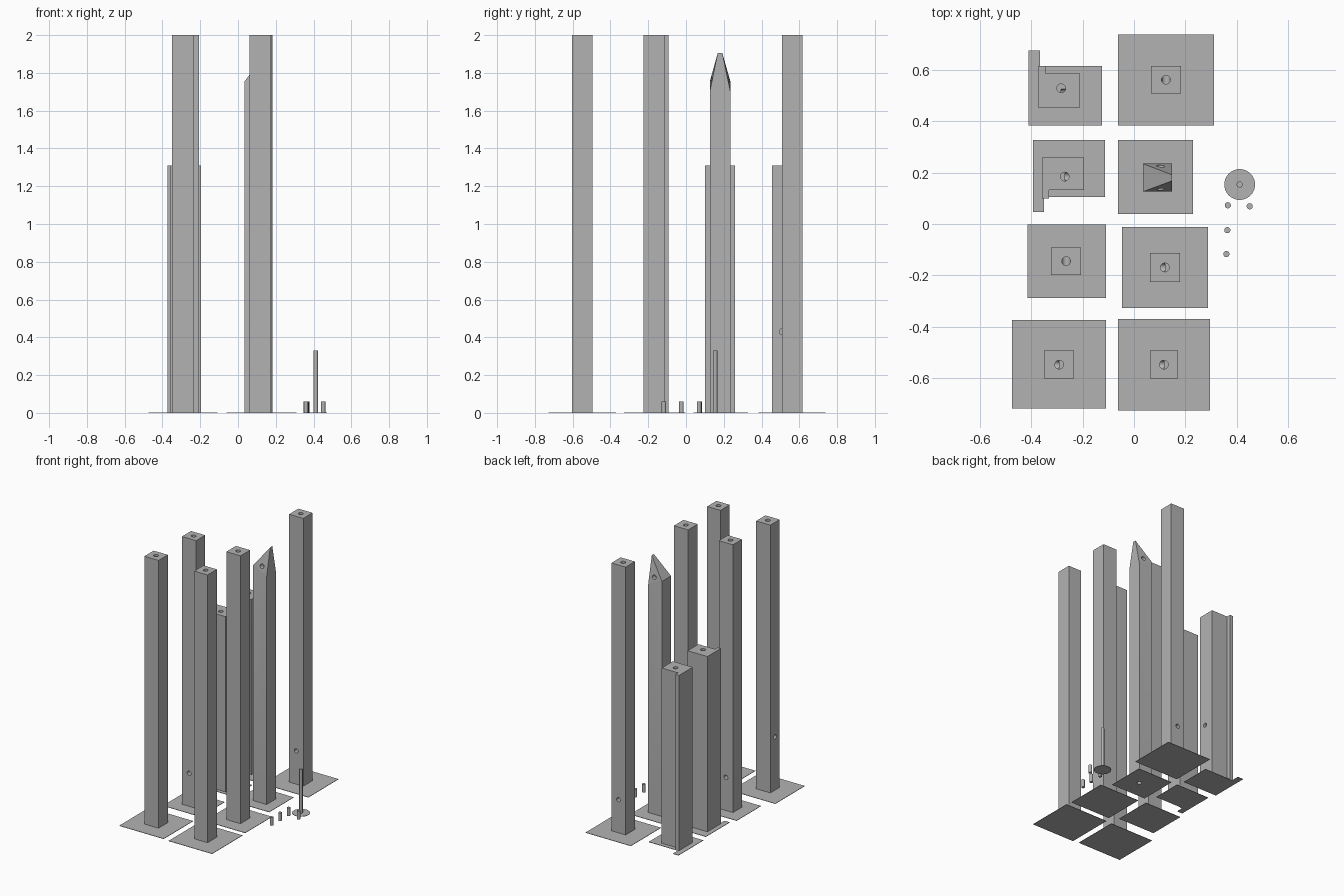
import bpy, bmesh, math
from mathutils import Vector

if "Cube" in bpy.data.objects:
    bpy.data.objects.remove(bpy.data.objects["Cube"])

grey = bpy.data.materials.new("light_grey")
grey.diffuse_color = (0.45, 0.45, 0.45, 1)
grey.use_nodes = True
grey.node_tree.nodes["Principled BSDF"].inputs["Base Color"].default_value = grey.diffuse_color
PLATE_T = 0.003


def finish(name, bm):
    bmesh.ops.recalc_face_normals(bm, faces=bm.faces)
    me = bpy.data.meshes.new(name)
    bm.to_mesh(me)
    bm.free()
    me.materials.append(grey)
    ob = bpy.data.objects.new(name, me)
    bpy.context.scene.collection.objects.link(ob)
    return ob


def prism(name, outline, z0, z1):
    """Extrude a flat outline upward."""
    bm = bmesh.new()
    face = bm.faces.new([bm.verts.new((x, y, z0)) for x, y in outline])
    ext = bmesh.ops.extrude_face_region(bm, geom=[face])
    for v in ext["geom"]:
        if isinstance(v, bmesh.types.BMVert):
            v.co.z = z1
    return finish(name, bm)


def rect(x0, x1, y0, y1):
    return [(x0, y0), (x1, y0), (x1, y1), (x0, y1)]


def rod(name, a, b, r, sides=24):
    """Cylinder between two points."""
    a, b = Vector(a), Vector(b)
    bm = bmesh.new()
    bmesh.ops.create_cone(bm, cap_ends=True, segments=sides, radius1=r, radius2=r, depth=(b - a).length)
    ob = finish(name, bm)
    rot = (b - a).to_track_quat("Z", "Y").to_matrix().to_4x4()
    rot.translation = (a + b) / 2
    ob.data.transform(rot)
    return ob


def smooth(ob):
    bpy.ops.object.select_all(action="DESELECT")
    ob.select_set(True)
    bpy.context.view_layer.objects.active = ob
    bpy.ops.object.shade_smooth_by_angle(angle=math.radians(30))


def drill(ob, a, b, r=0.017):
    """Cut a round channel from a to b."""
    cutter = rod("drill_cutter", a, b, r)
    mod = ob.modifiers.new("drill", "BOOLEAN")
    mod.operation, mod.solver, mod.object = "DIFFERENCE", "EXACT", cutter
    bpy.context.view_layer.objects.active = ob
    bpy.ops.object.modifier_apply(modifier=mod.name)
    bpy.data.objects.remove(cutter)


# Square tall pillars: plate, pillar rectangle, outlet directions, outlet height
pillars = [
    ("front_left", (-.475, -.109, -.72, -.374), (-.35, -.233, -.603, -.494), [(-1, 0)], .40),
    ("front_right", (-.062, .296, -.728, -.37), (.062, .171, -.603, -.494), [(-1, 0)], .40),
    ("middle_left", (-.416, -.109, -.288, -.002), (-.323, -.206, -.198, -.092), [(0, -1), (0, 1)], .25),
    ("middle_right", (-.047, .288, -.327, -.012), (.062, .179, -.226, -.113), [(-1, 0)], .40),
    ("back_right", (-.062, .311, .385, .739), (.066, .183, .508, .617), [(0, -1), (0, 1)], .25),
]
for tag, plate, box, outs, hz in pillars:
    prism(tag + "_plate", rect(*plate), 0, PLATE_T)
    ob = prism(tag + "_pillar", rect(*box), 0, 2)
    cx, cy = (box[0] + box[1]) / 2, (box[2] + box[3]) / 2
    drill(ob, (cx, cy, hz), (cx, cy, 2.1))
    for dx, dy in outs:
        drill(ob, (cx, cy, hz), (cx + dx * .1, cy + dy * .1, hz), .016)
    smooth(ob)


# Shorter pillars with a corner tab; the tab points toward +y or -y
def tabbed(x0, x1, tab_x, y_far, y_near, y_tab):
    return [(x0, y_far), (x1, y_far), (x1, y_near), (tab_x, y_near), (tab_x, y_tab), (x0, y_tab)]


short = [
    ("back_left", tabbed(-.412, -.125, -.366, .385, .617, .677),
     tabbed(-.374, -.21, -.346, .455, .586, .617), (-.284, .529), .51),
    ("inner_left", tabbed(-.393, -.113, -.35, .327, .105, .047),
     tabbed(-.358, -.195, -.331, .259, .132, .10), (-.27, .185), .185),
]
for tag, plate, outline, (cx, cy), oy in short:
    prism(tag + "_plate", plate, 0, PLATE_T)
    ob = prism(tag + "_pillar", outline, 0, 1.31)
    drill(ob, (cx, cy, .43), (cx, cy, 1.4))
    drill(ob, (cx, oy, .43), (cx + .15, oy, .43), .016)
    smooth(ob)

# Pointed pillar: left corners, right corners and a short ridge at the right
bm = bmesh.new()
X0, X1, Y0, Y1 = .035, .148, .126, .235
bottom = [bm.verts.new((x, y, 0)) for x, y in rect(X0, X1, Y0, Y1)]
upper = [bm.verts.new((x, y, 1.755 if x == X0 else 1.70)) for x, y in rect(X0, X1, Y0, Y1)]
r0, r1 = bm.verts.new((X1, .168, 1.905)), bm.verts.new((X1, .192, 1.905))
bm.faces.new(bottom)
for i in (0, 2, 3):
    j = (i + 1) % 4
    bm.faces.new((bottom[i], bottom[j], upper[j], upper[i]))
bm.faces.new((bottom[1], bottom[2], upper[2], r1, r0, upper[1]))
bm.faces.new((upper[0], upper[1], r0))
bm.faces.new((upper[2], upper[3], r1))
bm.faces.new((upper[3], upper[0], r0, r1))
point = finish("pointed_pillar", bm)
point_plate = prism("pointed_plate", rect(-.062, .23, .039, .327), 0, PLATE_T)
drill(point, (.104, .18, -.1), (.104, .18, 1.765))
drill(point_plate, (.104, .18, -.1), (.104, .18, .1))
drill(point, (.104, .05, 1.765), (.104, .3, 1.765), .016)
smooth(point)

# Round foot with a thin pole
smooth(rod("pole_foot", (.412, .154, 0), (.412, .154, PLATE_T), .06, 48))
smooth(rod("thin_pole", (.412, .154, 0), (.412, .154, .33), .012))

# Small pegs
for i, (x, y) in enumerate([(.366, .073), (.451, .069), (.364, -.024), (.36, -.117)]):
    smooth(rod(f"peg_{i + 1}", (x, y, 0), (x, y, .06), .012))
